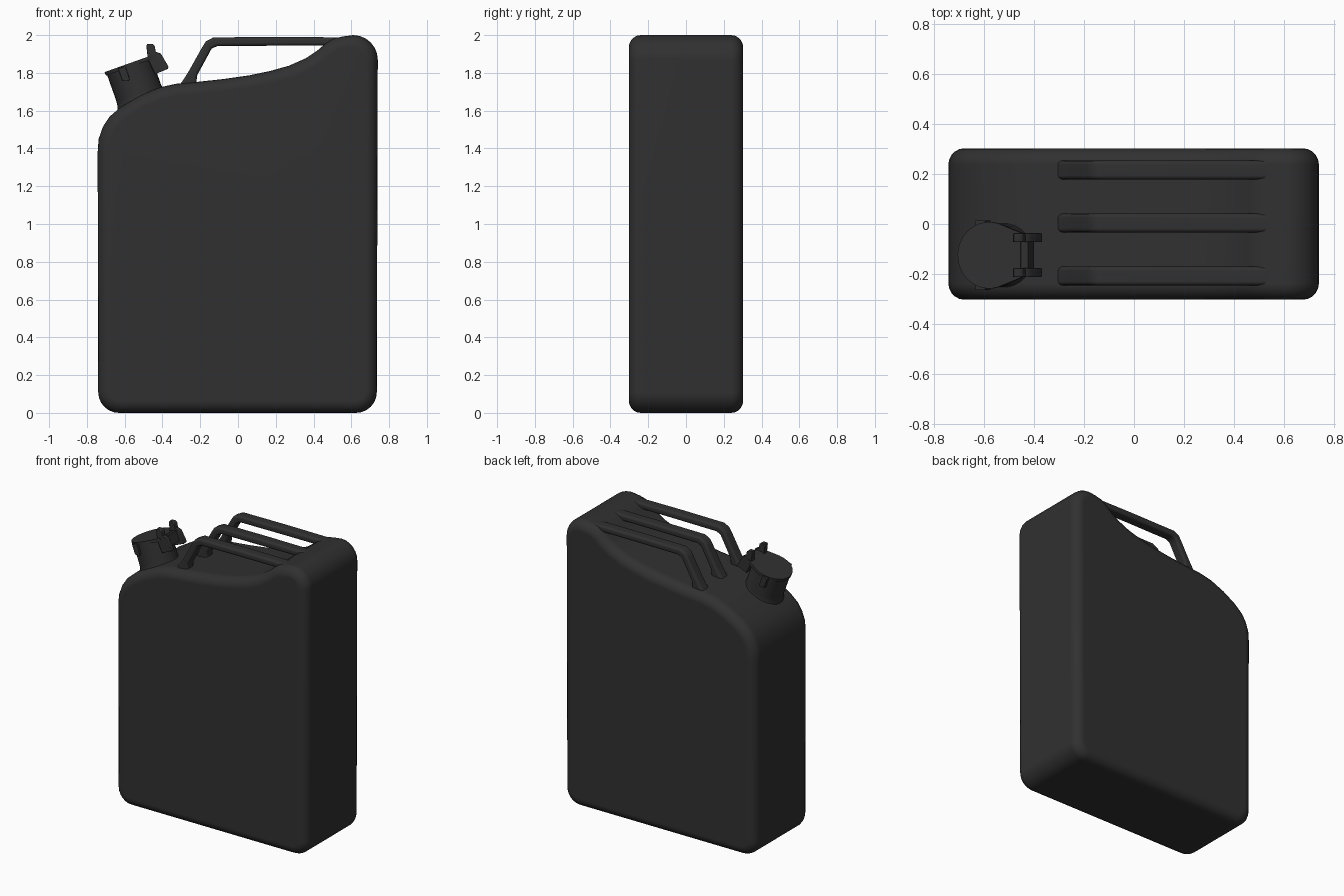
import bpy, bmesh, math
from mathutils import Matrix, Vector

if "Cube" in bpy.data.objects:
    bpy.data.objects.remove(bpy.data.objects["Cube"])

dark = bpy.data.materials.new("dark_plastic")
dark.diffuse_color = (0.03, 0.03, 0.03, 1)
dark.use_nodes = True
dark.node_tree.nodes["Principled BSDF"].inputs["Base Color"].default_value = dark.diffuse_color


def finish(name, bm, frame=None):
    """Turn a bmesh into a smooth-shaded object, optionally placed in a tilted frame."""
    bmesh.ops.recalc_face_normals(bm, faces=bm.faces)
    if frame:
        bm.transform(frame)
    mesh = bpy.data.meshes.new(name)
    bm.to_mesh(mesh)
    bm.free()
    ob = bpy.data.objects.new(name, mesh)
    bpy.context.collection.objects.link(ob)
    mesh.materials.append(dark)
    bpy.ops.object.select_all(action='DESELECT')
    ob.select_set(True)
    bpy.context.view_layer.objects.active = ob
    bpy.ops.object.shade_smooth_by_angle(angle=math.radians(45))
    wn = ob.modifiers.new("flat_faces", 'WEIGHTED_NORMAL')
    wn.keep_sharp = True
    return ob


def prism(name, pts, y0, y1, round_edge=0.0, segs=3, frame=None):
    """Extrude an x-z profile from y0 to y1 and round the rims of both ends."""
    bm = bmesh.new()
    face = bm.faces.new([bm.verts.new((x, y0, z)) for x, z in pts])
    ext = bmesh.ops.extrude_face_region(bm, geom=[face], use_keep_orig=True)
    top = [v for v in ext['geom'] if isinstance(v, bmesh.types.BMVert)]
    bmesh.ops.translate(bm, verts=top, vec=(0, y1 - y0, 0))
    if round_edge:
        rims = [e for e in bm.edges if abs(e.verts[0].co.y - e.verts[1].co.y) < 1e-5]
        bmesh.ops.bevel(bm, geom=rims, offset=round_edge, offset_type='OFFSET',
                        segments=segs, profile=0.5, affect='EDGES', clamp_overlap=False)
    return finish(name, bm, frame)


def arc(cx, cz, r, a0, a1, n):
    return [(cx + r * math.cos(math.radians(a0 + (a1 - a0) * i / n)),
             cz + r * math.sin(math.radians(a0 + (a1 - a0) * i / n))) for i in range(n + 1)]


# Can body: side outline with sloping shoulder and dished grip area
outline = (arc(-0.63, 0.11, 0.11, 180, 270, 6) + arc(0.625, 0.11, 0.11, 270, 360, 6)
           + arc(0.61, 1.87, 0.13, 0, 90, 6)
           + [(0.55, 1.992), (0.50, 1.98), (0.46, 1.953), (0.42, 1.918), (0.36, 1.878),
              (0.27, 1.838), (0.17, 1.81), (0.06, 1.787), (-0.08, 1.767), (-0.22, 1.752),
              (-0.33, 1.742), (-0.42, 1.722), (-0.52, 1.68), (-0.62, 1.62),
              (-0.68, 1.568), (-0.715, 1.515), (-0.738, 1.45), (-0.743, 1.38)])
prism("can_body", outline, -0.303, 0.303, 0.065, 5)

# Three carrying handles
grip = [(-0.33, 1.71), (-0.29, 1.762), (-0.26, 1.81), (-0.19, 1.935), (-0.17, 1.967),
        (-0.13, 1.988), (0.20, 1.99), (0.58, 1.988), (0.58, 1.945), (0.20, 1.944),
        (-0.11, 1.942), (-0.14, 1.928), (-0.155, 1.90), (-0.215, 1.79),
        (-0.22, 1.755), (-0.20, 1.71)]
for label, y in (("front", -0.208), ("middle", 0.004), ("back", 0.216)):
    prism(label + "_handle", grip, y - 0.038, y + 0.038, 0.016, 3)

# Tilted spout frame: local z runs along the neck, origin at the cap top
spout = Matrix.Translation((-0.58, -0.125, 1.847)) @ Matrix.Rotation(math.radians(-19.6), 4, 'Y')


def lathe(name, rings, frame, sides=32):
    bm = bmesh.new()
    loops = [[bm.verts.new((r * math.cos(2 * math.pi * i / sides),
                            r * math.sin(2 * math.pi * i / sides), z)) for i in range(sides)]
             for r, z in rings]
    for a, b in zip(loops, loops[1:]):
        for i in range(sides):
            j = (i + 1) % sides
            bm.faces.new((a[i], a[j], b[j], b[i]))
    bm.faces.new(loops[0])
    bm.faces.new(loops[-1])
    return finish(name, bm, frame)


# Neck with a small flare into the shoulder
lathe("spout_neck", [(0.155, -0.26), (0.14, -0.215), (0.129, -0.19), (0.126, -0.16),
                     (0.126, -0.01)], spout)

# Lid: thin disc with straight sides reaching to the clasp
lid = arc(0, 0, 0.133, 65, 295, 24) + [(0.135, -0.09), (0.135, 0.09)]
bm = bmesh.new()
face = bm.faces.new([bm.verts.new((x, y, -0.018)) for x, y in lid])
ext = bmesh.ops.extrude_face_region(bm, geom=[face], use_keep_orig=True)
bmesh.ops.translate(bm, verts=[v for v in ext['geom'] if isinstance(v, bmesh.types.BMVert)],
                    vec=(0, 0, 0.02))
finish("spout_lid", bm, spout)

# Clasp: two cheek plates joined by a cross bar
cheek = [(0.105, -0.01), (0.122, 0.06), (0.13, 0.066), (0.155, 0.058), (0.163, 0.045),
         (0.158, 0.012), (0.18, -0.005), (0.195, -0.085), (0.188, -0.094), (0.115, -0.098)]
for label, s in (("front", -1), ("back", 1)):
    prism(label + "_clasp_cheek", cheek, s * 0.07 - 0.018, s * 0.07 + 0.018, 0.005, 2, spout)
    # Pivot lug on the side of the neck
    prism(label + "_pivot_lug", [(-0.06, -0.075), (-0.03, -0.085), (-0.02, -0.075),
                                 (-0.02, -0.005), (-0.06, -0.005)],
          s * 0.125 - 0.015, s * 0.125 + 0.015, 0.004, 2, spout)
prism("clasp_cross_bar", [(0.11, -0.07), (0.165, -0.07), (0.165, 0.0), (0.11, 0.0)],
      -0.06, 0.06, 0, 1, spout)
